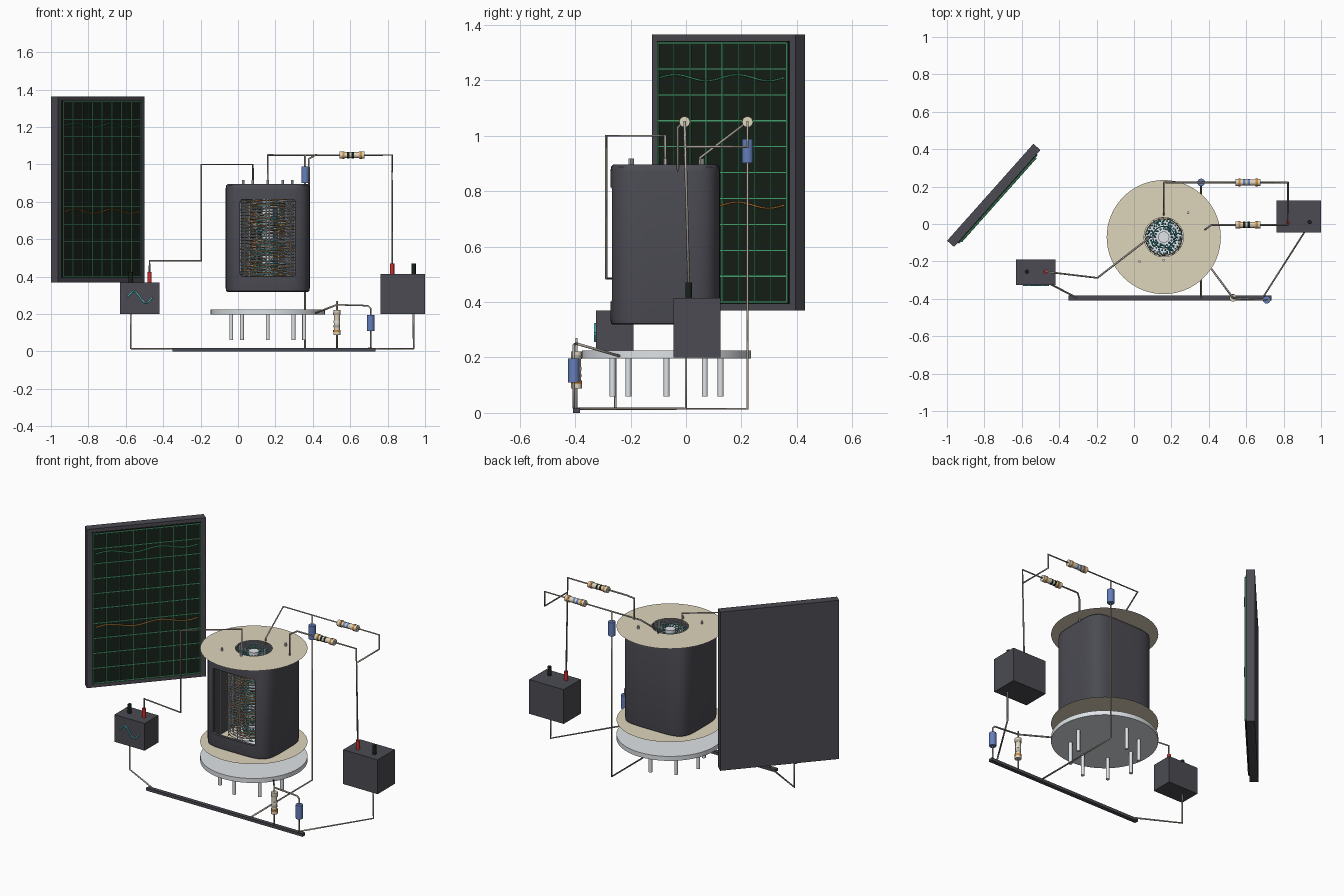
import bpy, bmesh, math, random
from mathutils import Vector, Matrix

if "Cube" in bpy.data.objects:
    bpy.data.objects.remove(bpy.data.objects["Cube"])

random.seed(4)
COLOURS = {
    "slate": (0.070, 0.070, 0.086), "mica_tan": (0.73, 0.66, 0.50), "silver": (0.74, 0.77, 0.80),
    "wire_grey": (0.42, 0.38, 0.33), "screen_dark": (0.009, 0.015, 0.010), "grid_green": (0.07, 0.42, 0.19),
    "teal": (0.08, 0.46, 0.50), "orange": (0.60, 0.25, 0.05), "blue": (0.13, 0.21, 0.50), "red": (0.60, 0.03, 0.03),
}
MATS = {}
for n, c in COLOURS.items():
    MATS[n] = bpy.data.materials.new(n)
    MATS[n].diffuse_color = (*c, 1)

CX, CY = 0.155, -0.07      # tube axis


def add(name, bm, mat, smooth=False):
    me = bpy.data.meshes.new(name)
    bm.to_mesh(me)
    bm.free()
    ob = bpy.data.objects.new(name, me)
    bpy.context.collection.objects.link(ob)
    me.materials.append(MATS[mat])
    if smooth:
        bpy.ops.object.select_all(action='DESELECT')
        ob.select_set(True)
        bpy.context.view_layer.objects.active = ob
        bpy.ops.object.shade_smooth_by_angle(angle=math.radians(35))
    return ob


def box(name, lo, hi, mat):
    lo, hi = Vector(lo), Vector(hi)
    bm = bmesh.new()
    bmesh.ops.create_cube(bm, size=1, matrix=Matrix.Translation((lo + hi) / 2) @ Matrix.Diagonal((*(hi - lo), 1)))
    return add(name, bm, mat)


def rod(name, a, b, r, mat, sides=16):
    a, b = Vector(a), Vector(b)
    bm = bmesh.new()
    m = Matrix.Translation((a + b) / 2) @ (b - a).to_track_quat('Z', 'Y').to_matrix().to_4x4()
    bmesh.ops.create_cone(bm, cap_ends=True, segments=sides, radius1=r, radius2=r, depth=(b - a).length, matrix=m)
    return add(name, bm, mat, True)


def wire(name, pts, mat="wire_grey", r=0.005, res=1):
    cu = bpy.data.curves.new(name, 'CURVE')
    cu.dimensions, cu.bevel_depth, cu.bevel_resolution, cu.use_fill_caps = '3D', r, res, True
    sp = cu.splines.new('POLY')
    sp.points.add(len(pts) - 1)
    for p, q in zip(sp.points, pts):
        p.co = (*q, 1)
    cu.materials.append(MATS[mat])
    ob = bpy.data.objects.new(name, cu)
    bpy.context.collection.objects.link(ob)
    bpy.ops.object.select_all(action='DESELECT')
    ob.select_set(True)
    bpy.context.view_layer.objects.active = ob
    bpy.ops.object.convert(target='MESH')
    ob = bpy.context.view_layer.objects.active
    bm = bmesh.new()
    bm.from_mesh(ob.data)
    bmesh.ops.remove_doubles(bm, verts=bm.verts, dist=1e-5)
    bmesh.ops.recalc_face_normals(bm, faces=bm.faces)
    bm.to_mesh(ob.data)
    bm.free()
    return ob


# --- anode shell: rounded-square sleeve with a front window
def outline(k, z, n=64, e=4.8):
    pts = []
    for i in range(n):
        t = 2 * math.pi * i / n
        c, s = math.cos(t), math.sin(t)
        rr = (abs(c) ** e + abs(s) ** e) ** (-1 / e)
        pts.append((CX + 0.225 * k * c * rr, CY - 0.005 + 0.198 * k * s * rr, z))
    return pts


bm = bmesh.new()
rings = [[bm.verts.new(p) for p in outline(k, z)] for k, z in
         ((0.95, 0.318), (0.985, 0.322), (1, 0.338), (1, 0.87), (0.985, 0.888), (0.95, 0.896), (0.91, 0.896), (0.91, 0.318))]
for a, b in zip(rings, rings[1:] + rings[:1]):
    for i in range(64):
        j = (i + 1) % 64
        bm.faces.new((a[i], a[j], b[j], b[i]))
bmesh.ops.recalc_face_normals(bm, faces=bm.faces)
shell = add("anode_shell", bm, "slate")
cutter = box("window_cutter", (CX - 0.147, -0.4, 0.402), (CX + 0.147, CY, 0.813), "slate")
bev = cutter.modifiers.new("round", 'BEVEL')
bev.width, bev.segments = 0.012, 3
cutter.hide_render = True
cutter.hide_set(True)
cut = shell.modifiers.new("window", 'BOOLEAN')
cut.operation, cut.object, cut.solver = 'DIFFERENCE', cutter, 'EXACT'
bpy.context.view_layer.objects.active = shell
shell.select_set(True)
bpy.ops.object.modifier_apply(modifier="window")
bpy.ops.object.shade_smooth_by_angle(angle=math.radians(35))
bpy.data.objects.remove(cutter)

# --- mica spacers: thin sheets with a centre hole
for name, z in (("top_mica", 0.9), ("bottom_mica", 0.315)):
    bm = bmesh.new()
    ra, rb = [[bm.verts.new((CX + r * math.cos(t * math.pi / 32), CY + r * math.sin(t * math.pi / 32), z))
               for t in range(64)] for r in (0.305, 0.105)]
    for i in range(64):
        j = (i + 1) % 64
        bm.faces.new((ra[i], ra[j], rb[j], rb[i]))
    add(name, bm, "mica_tan")

# --- base plate (softly shaded) and pins
base = rod("base_plate", (CX, CY, 0.197), (CX, CY, 0.225), 0.305, "silver", 64)
base.data.shade_smooth()
for i in (0, 2, 3, 4, 5, 6, 7):
    t = i * math.pi / 4
    x, y = CX + 0.195 * math.cos(t), CY + 0.195 * math.sin(t)
    rod("base_pin", (x, y, 0.06), (x, y, 0.205), 0.0105, "silver")
for x, y in ((0.025, -0.2), (0.155, -0.195), (0.285, 0.06), (0.075, -0.075), (0.235, -0.075)):
    rod("top_stub", (x, y, 0.86), (x, y, 0.918), 0.007, "silver", 10)

# --- cathode, wound grids and glowing beads inside
rod("cathode", (CX, CY, 0.36), (CX, CY, 0.885), 0.03, "silver", 20)
for name, r, turns, mat in (("inner_grid", 0.058, 34, "teal"), ("middle_grid", 0.098, 26, "orange"),
                            ("outer_grid", 0.146, 30, "silver")):
    wire(name, [(CX + r * math.cos(k * math.pi / 12), CY + r * math.sin(k * math.pi / 12),
                 0.37 + 0.50 * k / (24 * turns)) for k in range(24 * turns + 1)], mat, 0.003, 0)
    for s in (-1, 1):
        rod(name + "_post", (CX + s * r, CY, 0.34), (CX + s * r, CY, 0.89), 0.006, "silver", 8)
for dx in (-0.125, -0.008, 0.008, 0.125):
    rod("front_post", (CX + dx, CY - 0.15, 0.36), (CX + dx, CY - 0.15, 0.88), 0.003, "silver", 8)
for mat, count, lo in (("teal", 260, 0.04), ("orange", 220, 0.11)):
    bm = bmesh.new()
    for _ in range(count):
        t, r = random.uniform(0, 2 * math.pi), random.uniform(lo, 0.17)
        bmesh.ops.create_icosphere(bm, subdivisions=1, radius=0.006, matrix=Matrix.Translation(
            (CX + r * math.cos(t), CY + r * math.sin(t), random.uniform(0.37, 0.88))))
    add(mat + "_beads", bm, mat)
# ring of glowing beads just under the top opening
bm = bmesh.new()
for r, count in ((0.045, 16), (0.07, 26), (0.088, 32)):
    for i in range(count):
        t = 2 * math.pi * i / count
        bmesh.ops.create_icosphere(bm, subdivisions=1, radius=0.006, matrix=Matrix.Translation(
            (CX + r * math.cos(t), CY + r * math.sin(t), 0.87)))
add("top_beads", bm, "teal")

# --- signal source and battery
box("source_box", (-0.634, -0.325, 0.2), (-0.424, -0.19, 0.37), "slate")
wire("source_wave", [(-0.594 + 0.0055 * k, -0.328, 0.29 + 0.03 * math.sin(k * math.pi / 12)) for k in range(25)],
     "teal", 0.0045)
box("battery_box", (0.757, -0.045, 0.2), (0.996, 0.125, 0.415), "slate")
for x, y, z, mat in ((-0.477, -0.255, 0.37, "red"), (-0.577, -0.255, 0.37, "screen_dark"),
                     (0.82, 0.01, 0.415, "red"), (0.935, 0.01, 0.415, "screen_dark")):
    rod("terminal", (x, y, z), (x, y, z + 0.055), 0.0115, mat)

# --- ground bar and wiring
box("ground_bar", (-0.355, -0.408, 0.0), (0.73, -0.383, 0.018), "slate")
G = 0.015
wire("input_wire", [(-0.477, -0.255, 0.42), (-0.477, -0.255, 0.485), (-0.2, -0.288, 0.485), (-0.2, -0.288, 1.0),
                    (0.076, -0.075, 1.0), (0.076, -0.075, 0.88)])
wire("source_return", [(-0.577, -0.255, 0.21), (-0.577, -0.255, G), (-0.31, -0.395, G)])
wire("screen_wire", [(CX, 0.05, 0.88), (CX, 0.05, 0.92), (CX, 0.222, 1.05), (0.82, 0.222, 1.05),
                     (0.82, 0.222, 0.96), (0.82, 0.0, 0.96)])
wire("plate_wire", [(0.375, -0.03, 0.87), (0.375, -0.03, 1.03), (0.41, -0.005, 1.05), (0.82, -0.005, 1.05),
                    (0.82, 0.01, 0.46)])
wire("bypass_wire", [(0.355, 0.222, 1.05), (0.355, 0.222, G), (0.355, -0.395, G)])
wire("cathode_wire", [(0.41, -0.24, 0.205), (0.525, -0.395, 0.25)])
wire("bias_wire", [(0.525, -0.395, G), (0.525, -0.395, 0.27)])
wire("bias_bridge", [(0.525, -0.395, 0.25), (0.69, -0.405, 0.245), (0.705, -0.405, 0.23), (0.705, -0.405, G)])
wire("battery_return", [(0.935, 0.0, 0.21), (0.935, 0.0, G), (0.69, -0.385, G)])


# --- resistors with bands, and capacitors
def resistor(c, axis, bands, L=0.134):
    c, d = Vector(c), Vector(axis)
    rod("resistor_body", c - d * L / 2, c + d * L / 2, 0.0165, "mica_tan")
    for s in (-1, 1):
        rod("resistor_end", c + d * s * (L / 2 - 0.028), c + d * s * L / 2, 0.0195, "mica_tan")
    for t, mat in zip((-0.045, -0.02, 0.004, 0.047), bands):
        r = 0.0203 if abs(t) > 0.04 else 0.0173
        rod("resistor_band", c + d * (t - 0.006), c + d * (t + 0.006), r, mat)


resistor((0.605, -0.005, 1.05), (1, 0, 0), ("orange", "screen_dark", "screen_dark", "orange"))
resistor((0.605, 0.222, 1.05), (1, 0, 0), ("orange", "blue", "blue", "orange"))
resistor((0.525, -0.395, 0.155), (0, 0, 1), ("orange", "wire_grey", "silver", "wire_grey"))
for x, y, z in ((0.355, 0.222, 0.945), (0.705, -0.405, 0.153)):
    rod("capacitor", (x, y, z - 0.043), (x, y, z + 0.043), 0.0205, "blue", 20)
for ob in bpy.context.collection.objects:
    ob.data.transform(Matrix.Translation((0.004, 0, 0)))

# --- display panel, built flat (u across, z up, screen facing -y) then turned
turn = Matrix.Translation((-0.75, 0.153, 0.867)) @ Matrix.Rotation(math.radians(48.3), 4, 'Z')
panel = [box("display_case", (-0.347, -0.025, -0.4975), (0.347, 0.025, 0.4975), "slate"),
         box("display_screen", (-0.318, -0.030, -0.475), (0.318, -0.024, 0.475), "screen_dark")]
for i in range(9):
    u = -0.312 + 0.078 * i
    w = 0.0022 if i % 4 == 0 else 0.0014
    panel.append(box("grid_upright", (u - w, -0.034, -0.468), (u + w, -0.029, 0.468), "grid_green"))
for i in range(11):
    z = -0.4675 + 0.0935 * i
    panel.append(box("grid_level", (-0.312, -0.034, z - 0.002), (0.312, -0.029, z + 0.002), "grid_green"))
for name, z0, mat in (("upper_trace", 0.342, "grid_green"), ("lower_trace", -0.118, "orange")):
    panel.append(wire(name, [(-0.3 + 0.0125 * k, -0.036, z0 + 0.011 * math.sin(k * math.pi / 12))
                             for k in range(49)], mat, 0.0035))
for ob in panel:
    ob.data.transform(turn)

for m in bpy.data.materials:
    if m.users and not m.is_grease_pencil:
        m.use_nodes = True
        m.node_tree.nodes["Principled BSDF"].inputs["Base Color"].default_value = m.diffuse_color
